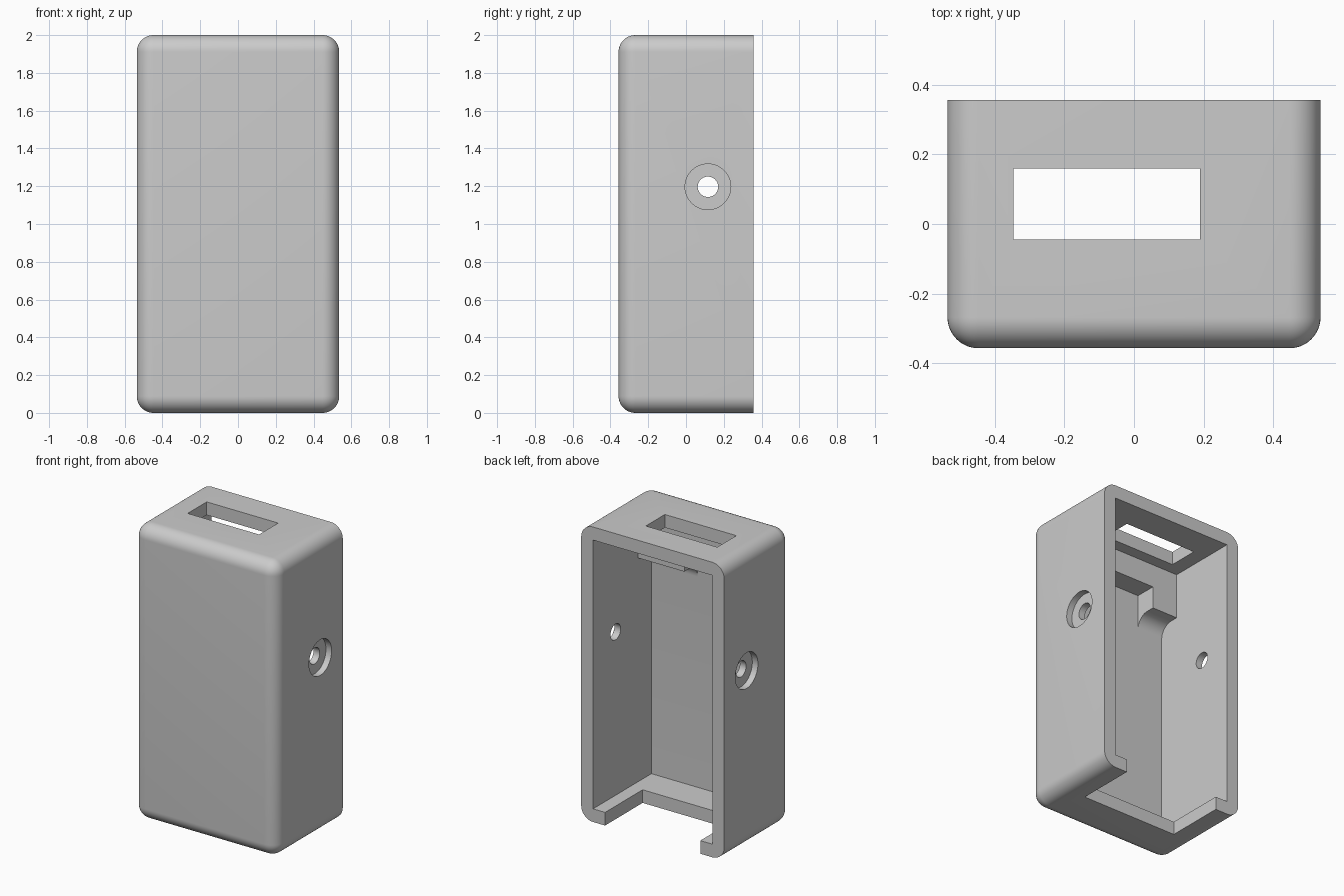
import bpy
import bmesh
from math import sin, cos, pi
from mathutils import Matrix, Vector

old = bpy.data.objects.get("Cube")
if old:
    bpy.data.objects.remove(old, do_unlink=True)

# Overall dimensions
HX, HY, H = 0.536, 0.357, 2.0
WALL = 0.089
IN_X = HX - WALL
IN_FRONT = -HY + WALL

grey = bpy.data.materials.new("light_grey")
grey.use_nodes = True
colour = (0.6, 0.6, 0.6, 1)
grey.diffuse_color = colour
grey.node_tree.nodes["Principled BSDF"].inputs["Base Color"].default_value = colour


def make_object(name, bm):
    bmesh.ops.recalc_face_normals(bm, faces=bm.faces)
    mesh = bpy.data.meshes.new(name)
    bm.to_mesh(mesh)
    bm.free()
    mesh.materials.append(grey)
    obj = bpy.data.objects.new(name, mesh)
    bpy.context.collection.objects.link(obj)
    return obj


def box_mesh(low, high):
    low, high = Vector(low), Vector(high)
    bm = bmesh.new()
    place = Matrix.Translation((low + high) / 2) @ Matrix.Diagonal((*(high - low), 1))
    bmesh.ops.create_cube(bm, size=1, matrix=place)
    return bm


def box(name, low, high):
    return make_object(name, box_mesh(low, high))


def x_cylinder(name, x0, x1, y, z, radius):
    bm = bmesh.new()
    place = Matrix.Translation(((x0 + x1) / 2, y, z)) @ Matrix.Rotation(pi / 2, 4, "Y")
    bmesh.ops.create_cone(bm, cap_ends=True, segments=48, radius1=radius,
                          radius2=radius, depth=x1 - x0, matrix=place)
    return make_object(name, bm)


def combine(target, tool, operation):
    mod = target.modifiers.new(operation.lower(), "BOOLEAN")
    mod.operation = operation
    mod.solver = "EXACT"
    mod.object = tool
    bpy.context.view_layer.objects.active = target
    bpy.ops.object.modifier_apply(modifier=mod.name)
    bpy.data.objects.remove(tool, do_unlink=True)


# Outer shell: every edge rounded except those around the open back
bm = box_mesh((-HX, -HY, 0), (HX, HY, H))
rounded = [e for e in bm.edges if any(v.co.y < 0 for v in e.verts)]
bmesh.ops.bevel(bm, geom=rounded, offset=WALL, offset_type="OFFSET",
                segments=12, profile=0.5, affect="EDGES", clamp_overlap=False)
case = make_object("case", bm)

# Hollow interior, top window and bottom notch
combine(case, box("cavity", (-IN_X, IN_FRONT, WALL), (IN_X, 0.6, H - WALL)), "DIFFERENCE")

# Thick ledge inside the top of the front wall, with a filleted underside
ledge_back, ledge_low, r = -0.125, 1.606, WALL
deep, top = IN_FRONT - 0.03, H - WALL + 0.03
steps = 10
profile = [(ledge_back, top), (ledge_back, ledge_low)]
for i in range(steps + 1):
    a = pi / 2 * (1 + i / steps)
    profile.append((IN_FRONT + r + r * cos(a), ledge_low - r + r * sin(a)))
profile += [(deep, ledge_low - r), (deep, top)]
bm = bmesh.new()
side = IN_X + 0.03
face = bm.faces.new([bm.verts.new((-side, y, z)) for y, z in profile])
swept = bmesh.ops.extrude_face_region(bm, geom=[face])["geom"]
bmesh.ops.translate(bm, vec=(2 * side, 0, 0),
                    verts=[v for v in swept if isinstance(v, bmesh.types.BMVert)])
ledge = make_object("ledge", bm)
combine(ledge, box("ledge_notch", (-0.257, -0.5, 1.4), (0.1, 0.2, 1.755)), "DIFFERENCE")
combine(case, ledge, "UNION")

combine(case, box("top_window", (-0.346, -0.045, 1.8), (0.19, 0.159, 2.2)), "DIFFERENCE")
combine(case, box("bottom_slot", (-0.357, -0.045, -0.2), (0.357, 0.6, 0.2)), "DIFFERENCE")

# Counterbored screw holes on both sides
combine(case, x_cylinder("screw_hole", -1, 1, 0.116, 1.197, 0.054), "DIFFERENCE")
for x0, x1 in ((HX - 0.042, 1), (-1, -HX + 0.042)):
    combine(case, x_cylinder("counterbore", x0, x1, 0.116, 1.197, 0.121), "DIFFERENCE")

bpy.ops.object.select_all(action="DESELECT")
case.select_set(True)
bpy.context.view_layer.objects.active = case
bpy.ops.object.shade_smooth_by_angle()
